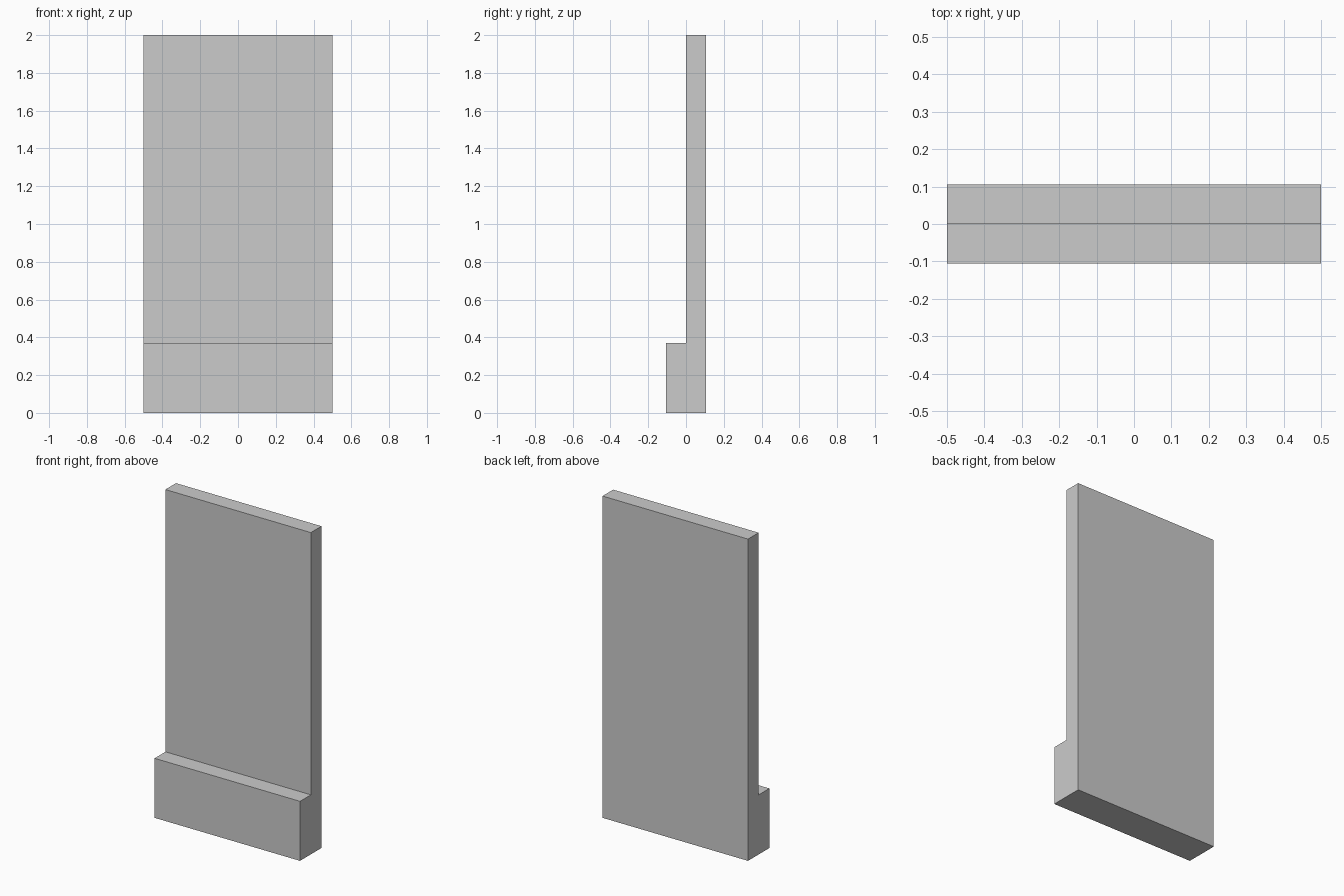
import bpy
import bmesh

if "Cube" in bpy.data.objects:
    bpy.data.objects.remove(bpy.data.objects["Cube"])

# Stepped wall panel: L-shaped side profile (y, z) extruded along x
PROFILE = [(-0.105, 0), (0.105, 0), (0.105, 2), (0.001, 2), (0.001, 0.37), (-0.105, 0.37)]
WIDTH = 1.0

bm = bmesh.new()
side = bm.faces.new([bm.verts.new((-WIDTH / 2, y, z)) for y, z in PROFILE])
result = bmesh.ops.extrude_face_region(bm, geom=[side], use_keep_orig=True)
new_verts = [g for g in result["geom"] if isinstance(g, bmesh.types.BMVert)]
bmesh.ops.translate(bm, verts=new_verts, vec=(WIDTH, 0, 0))
bmesh.ops.recalc_face_normals(bm, faces=bm.faces[:])

mesh = bpy.data.meshes.new("wall_panel_with_base_ledge")
bm.to_mesh(mesh)
bm.free()
panel = bpy.data.objects.new("wall_panel_with_base_ledge", mesh)
bpy.context.collection.objects.link(panel)
